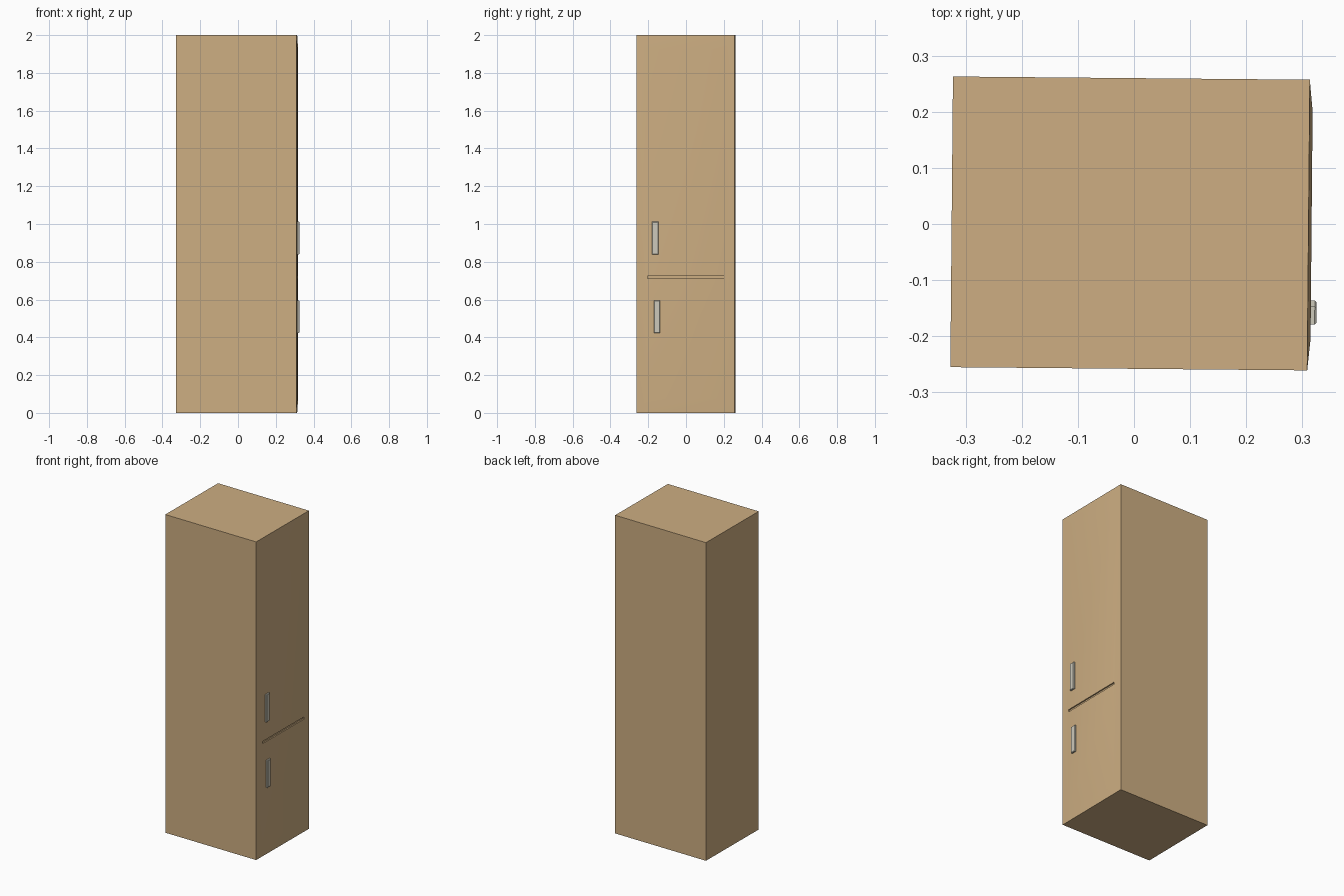
import bpy, bmesh, math
from mathutils import Matrix

if "Cube" in bpy.data.objects:
    bpy.data.objects.remove(bpy.data.objects["Cube"])

# whole cabinet is turned very slightly about z
PLACE = Matrix.Translation((-0.007, 0.001, 0)) @ Matrix.Rotation(-0.009, 4, 'Z')


def material(name, rgb):
    m = bpy.data.materials.new(name)
    m.diffuse_color = (*rgb, 1)
    m.use_nodes = True
    m.node_tree.nodes["Principled BSDF"].inputs["Base Color"].default_value = m.diffuse_color
    return m


wood = material("light wood", (0.61, 0.423, 0.223))
metal = material("pale metal", (0.61, 0.59, 0.50))


def finish(bm, name, mat):
    bmesh.ops.recalc_face_normals(bm, faces=bm.faces)
    bm.transform(PLACE)
    me = bpy.data.meshes.new(name)
    bm.to_mesh(me)
    bm.free()
    me.materials.append(mat)
    ob = bpy.data.objects.new(name, me)
    bpy.context.collection.objects.link(ob)
    return ob


# cabinet body: box whose +x face swells into a shallow door panel
W, D, H = 0.318, 0.259, 2.0
bm = bmesh.new()
lo = [bm.verts.new(p) for p in ((-W, -D, 0), (W, -D, 0), (W, D, 0), (-W, D, 0))]
hi = [bm.verts.new((v.co.x, v.co.y, H)) for v in lo]
bm.faces.new(lo[::-1])
bm.faces.new(hi)
for i in (0, 2, 3):
    j = (i + 1) % 4
    bm.faces.new((lo[i], lo[j], hi[j], hi[i]))

# door panel in three strips: lower door, gap, upper door
levels = (0.075, 0.712, 0.726, 1.925)
near = [bm.verts.new((W + 0.0055, -0.203, z)) for z in levels]
far = [bm.verts.new((W + 0.0055, 0.203, z)) for z in levels]
strips = [bm.faces.new((near[k], far[k], far[k + 1], near[k + 1])) for k in range(3)]
rim = [bm.faces.new((lo[1], lo[2], far[0], near[0])),
       bm.faces.new((hi[2], hi[1], near[3], far[3])),
       bm.faces.new([lo[1]] + near + [hi[1]]),
       bm.faces.new([lo[2], hi[2]] + far[::-1])]
for f in strips + rim:
    f.smooth = True

# push the gap between the doors inwards
res = bmesh.ops.extrude_face_region(bm, geom=[strips[1]])
bmesh.ops.delete(bm, geom=[strips[1]], context='FACES_ONLY')
new = [g for g in res["geom"] if isinstance(g, bmesh.types.BMVert)]
bmesh.ops.translate(bm, verts=new, vec=(-0.008, 0, 0))
for v in new:
    for f in v.link_faces:
        f.smooth = False
for e in bm.edges:
    if len(e.link_faces) == 2 and not all(f.smooth for f in e.link_faces):
        e.smooth = False
finish(bm, "cabinet_body", wood)


# handles: slim bars with chamfered outer edges
def handle(name, y, z0, z1):
    bm = bmesh.new()
    bmesh.ops.create_cube(bm, size=1)
    x0, x1 = W + 0.001, W + 0.0155
    for v in bm.verts:
        v.co = ((x0 + x1) / 2 + v.co.x * (x1 - x0),
                y + v.co.y * 0.033,
                (z0 + z1) / 2 + v.co.z * (z1 - z0))
    outer = [e for e in bm.edges if all(v.co.x > W + 0.01 for v in e.verts)]
    bmesh.ops.bevel(bm, geom=outer, offset=0.003, segments=1, affect='EDGES')
    finish(bm, name, metal)


handle("upper_handle", -0.161, 0.838, 1.012)
handle("lower_handle", -0.151, 0.423, 0.595)
